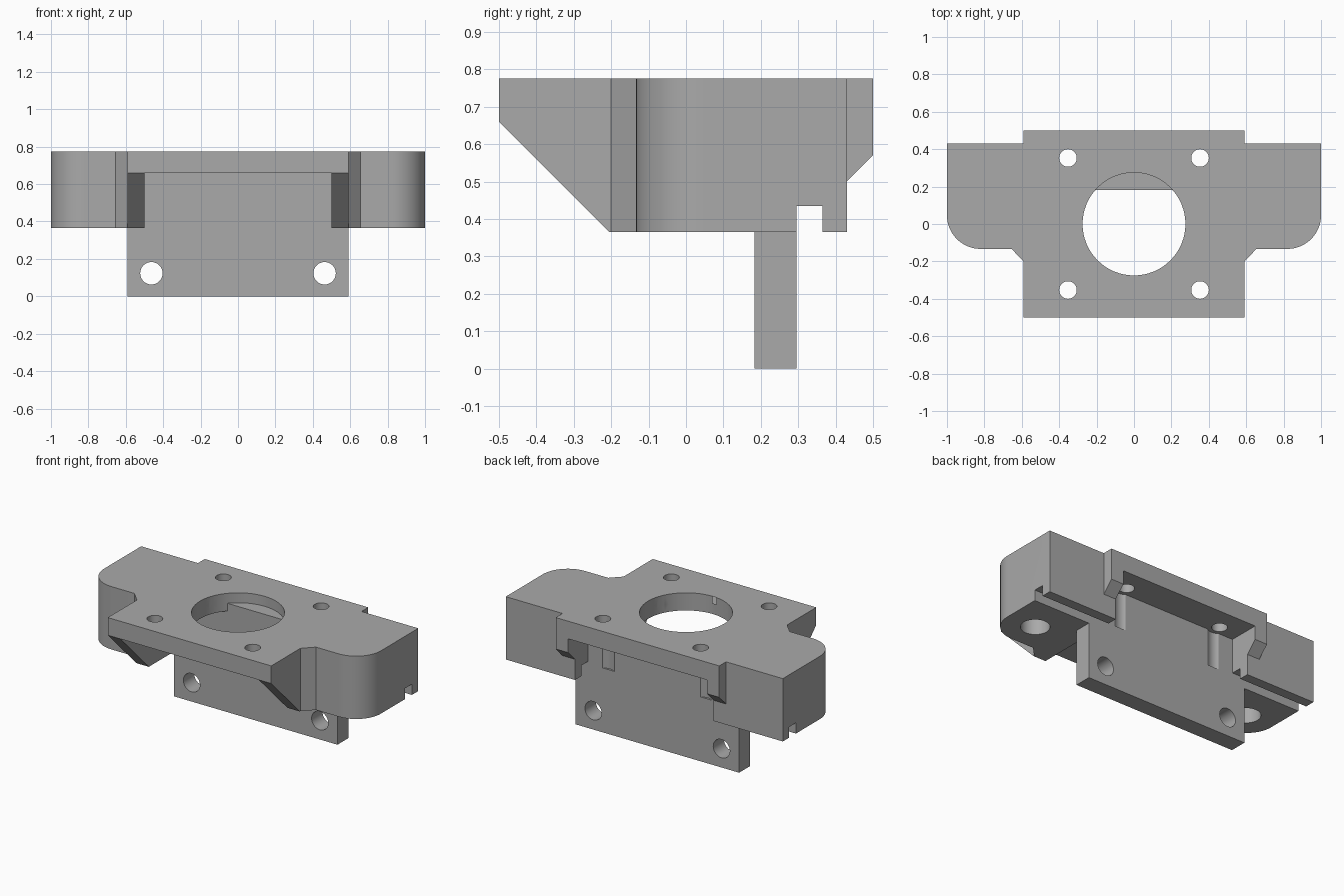
import bpy, bmesh, math
from mathutils import Matrix, Vector

cube = bpy.data.objects.get("Cube")
if cube:
    bpy.data.objects.remove(cube, do_unlink=True)

grey = bpy.data.materials.new("plain_grey")
grey.use_nodes = True
colour = (0.4, 0.4, 0.4, 1)
grey.diffuse_color = colour
grey.node_tree.nodes["Principled BSDF"].inputs["Base Color"].default_value = colour

TOP, BASE, UNDER = 0.775, 0.365, 0.66      # plate top, block base, plate underside
WALL_FRONT, WALL_BACK = 0.183, 0.295
CORE, POCKET = 0.59, 0.5                   # half widths


def finish(name, bm):
    bmesh.ops.recalc_face_normals(bm, faces=bm.faces)
    mesh = bpy.data.meshes.new(name)
    bm.to_mesh(mesh)
    bm.free()
    mesh.materials.append(grey)
    obj = bpy.data.objects.new(name, mesh)
    bpy.context.collection.objects.link(obj)
    return obj


def prism(name, points, offset):
    """Extrude a closed 3D outline along an offset."""
    bm = bmesh.new()
    face = bm.faces.new([bm.verts.new(p) for p in points])
    out = bmesh.ops.extrude_face_region(bm, geom=[face])
    verts = [v for v in out["geom"] if isinstance(v, bmesh.types.BMVert)]
    bmesh.ops.translate(bm, verts=verts, vec=Vector(offset))
    return finish(name, bm)


def box(name, x0, x1, y0, y1, z0, z1):
    base = [(x0, y0, z0), (x1, y0, z0), (x1, y1, z0), (x0, y1, z0)]
    return prism(name, base, (0, 0, z1 - z0))


def cylinder(name, centre, radius, depth, along_y=False, sides=48):
    bm = bmesh.new()
    turn = Matrix.Rotation(math.pi / 2, 4, "X") if along_y else Matrix()
    bmesh.ops.create_cone(bm, cap_ends=True, segments=sides, radius1=radius,
                          radius2=radius, depth=depth,
                          matrix=Matrix.Translation(centre) @ turn)
    return finish(name, bm)


def combine(tool, operation="DIFFERENCE"):
    mod = body.modifiers.new("combine", "BOOLEAN")
    mod.operation, mod.solver, mod.object = operation, "EXACT", tool
    bpy.context.view_layer.objects.active = body
    bpy.ops.object.modifier_apply(modifier=mod.name)
    bpy.data.objects.remove(tool, do_unlink=True)


# Central core with sloped front gussets and chamfered back
profile = [(-0.5, TOP), (-0.5, UNDER), (-0.205, BASE), (0.43, BASE),
           (0.43, 0.5), (0.5, 0.57), (0.5, TOP)]
body = prism("mounting_bracket", [(-CORE, y, z) for y, z in profile], (2 * CORE, 0, 0))

# Side blocks with a rounded front corner
R = 0.18
arc = [(1 - R + R * math.sin(a), -0.133 + R - R * math.cos(a))
       for a in (math.pi / 2 * i / 16 for i in range(17))]
outline = [(0.54, 0.43), (0.54, -0.2), (CORE, -0.2), (0.655, -0.133)] + arc + [(1, 0.43)]
for s in (-1, 1):
    combine(prism("side_block", [(s * x, y, BASE) for x, y in outline],
                  (0, 0, TOP - BASE)), "UNION")

# Hanging wall
combine(box("wall", -CORE, CORE, WALL_FRONT, WALL_BACK, 0, 0.45), "UNION")

# Pockets under the plate, in front of and behind the wall
combine(box("front_pocket", -POCKET, POCKET, -0.7, WALL_FRONT, -0.1, UNDER))
combine(box("back_pocket", -POCKET, POCKET, WALL_BACK, 0.7, -0.1, UNDER))

# Slot across the base of both side blocks
combine(box("slot", -1.1, 1.1, WALL_BACK, 0.365, 0.3, 0.435))

# Large opening: full circle above the wall ledge, cut off by the wall below it
combine(cylinder("opening_top", (0, 0, 0.81), 0.275, 0.2, sides=64))
bore = [(0.275 * math.cos(a), min(0.275 * math.sin(a), WALL_FRONT), 0.6)
        for a in (2 * math.pi * i / 64 for i in range(64))
        if math.sin(a) * 0.275 < WALL_FRONT]
edge = math.sqrt(0.275 ** 2 - WALL_FRONT ** 2)
split = next(i for i, p in enumerate(bore) if p[0] < 0)
while bore[split][1] < 0:
    split -= 1
right = [p for p in bore if p[0] >= 0 and p[1] >= 0]
rest = bore[len(right):]
combine(prism("opening_base", right + [(edge, WALL_FRONT, 0.6), (-edge, WALL_FRONT, 0.6)]
              + rest, (0, 0, 0.13)))

for s in (-1, 1):
    # Plate screw holes
    for y in (-0.353, 0.353):
        combine(cylinder("screw_hole", (s * 0.353, y, 0.7), 0.047, 0.3, sides=32))
    # Screw head clearance scooped into the wall
    combine(cylinder("head_clearance", (s * 0.353, 0.353, 0.54), 0.072, 0.24, sides=32))
    # Wall mounting holes
    combine(cylinder("wall_hole", (s * 0.463, 0.24, 0.123), 0.06, 0.3, True, 32))
    # Blind holes in the side block bases
    combine(cylinder("blind_hole", (s * 0.8, 0.06, 0.48), 0.087, 0.4, sides=32))

bpy.ops.object.select_all(action="DESELECT")
body.select_set(True)
bpy.context.view_layer.objects.active = body
bpy.ops.object.shade_smooth_by_angle(angle=math.radians(30))
